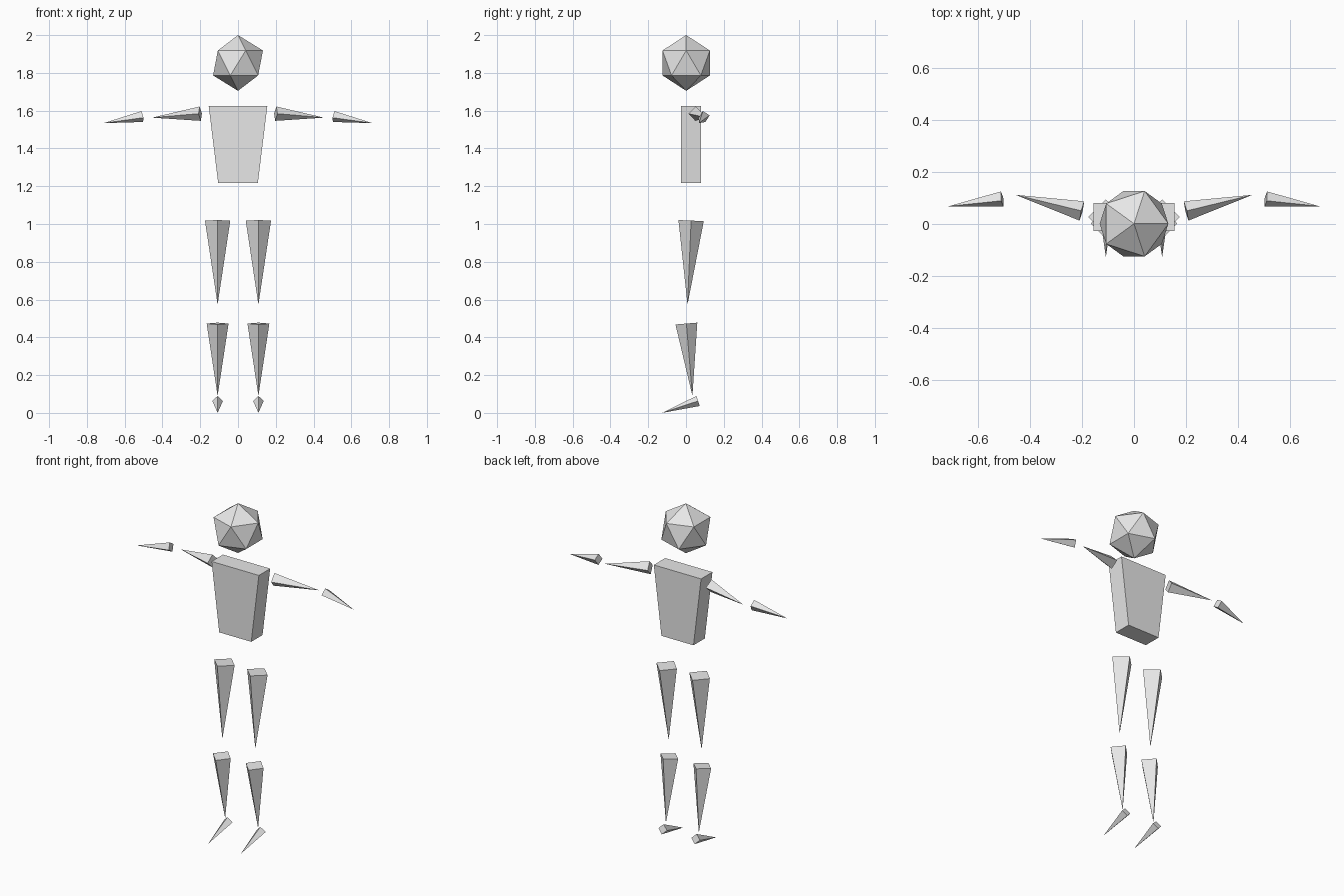
import bpy, bmesh, math
from mathutils import Vector, Matrix

if "Cube" in bpy.data.objects:
    bpy.data.objects.remove(bpy.data.objects["Cube"])

grey = bpy.data.materials.new("light grey")
grey.diffuse_color = (0.8, 0.8, 0.8, 1)
grey.use_nodes = True
grey.node_tree.nodes["Principled BSDF"].inputs["Base Color"].default_value = grey.diffuse_color


def finish(name, bm):
    bmesh.ops.recalc_face_normals(bm, faces=bm.faces)
    mesh = bpy.data.meshes.new(name)
    bm.to_mesh(mesh)
    bm.free()
    mesh.materials.append(grey)
    obj = bpy.data.objects.new(name, mesh)
    bpy.context.collection.objects.link(obj)
    return obj


def spike(name, base, tip, radius, up, roll=0):
    """Mirrored pair of four-sided spikes; one base corner points along 'up'."""
    base, tip, up = Vector(base), Vector(tip), Vector(up)
    axis = (tip - base).normalized()
    u = (up - axis * up.dot(axis)).normalized()
    u = Matrix.Rotation(math.radians(roll), 3, axis) @ u
    v = axis.cross(u)
    for side, sx in (("right", 1), ("left", -1)):
        bm = bmesh.new()
        pts = [base + d * radius for d in (u, v, -u, -v)] + [tip]
        vs = [bm.verts.new((p.x * sx, p.y, p.z)) for p in pts]
        bm.faces.new(vs[:4])
        for i in range(4):
            bm.faces.new((vs[i], vs[(i + 1) % 4], vs[4]))
        finish(f"{side}_{name}", bm)


# Head: faceted ball with a ring corner pointing along +x
r = 0.1475
bm = bmesh.new()
for z in (r, -r):
    bm.verts.new((0, 0, z))
for start, z in ((0, 1), (36, -1)):
    for i in range(5):
        a = math.radians(start + 72 * i)
        bm.verts.new((r * 0.8944 * math.cos(a), r * 0.8944 * math.sin(a), z * r * 0.4472))
bmesh.ops.convex_hull(bm, input=bm.verts)
finish("head", bm).location = (0, 0.001, 2 - r)

# Torso: box narrowing toward the waist
bm = bmesh.new()
bmesh.ops.create_cube(bm, size=1)
for v in bm.verts:
    top = v.co.z > 0
    half = 0.155 if top else 0.105
    v.co = (math.copysign(half, v.co.x), 0.027 + v.co.y * 0.106, 1.624 if top else 1.217)
finish("torso", bm)

# Limbs
Y, Z = (0, 1, 0), (0, 0, 1)
spike("upper_arm", (0.2, 0.05, 1.584), (0.455, 0.112, 1.563), 0.038, Z)
spike("forearm", (0.506, 0.096, 1.569), (0.712, 0.068, 1.534), 0.03, Z, 12)
spike("thigh", (0.108, 0.027, 1.018), (0.108, 0.008, 0.573), 0.067, Y)
spike("shin", (0.108, 0.002, 0.473), (0.108, 0.034, 0.09), 0.058, Y)
spike("foot", (0.108, 0.064, 0.063), (0.108, -0.127, 0.0), 0.028, Z)
